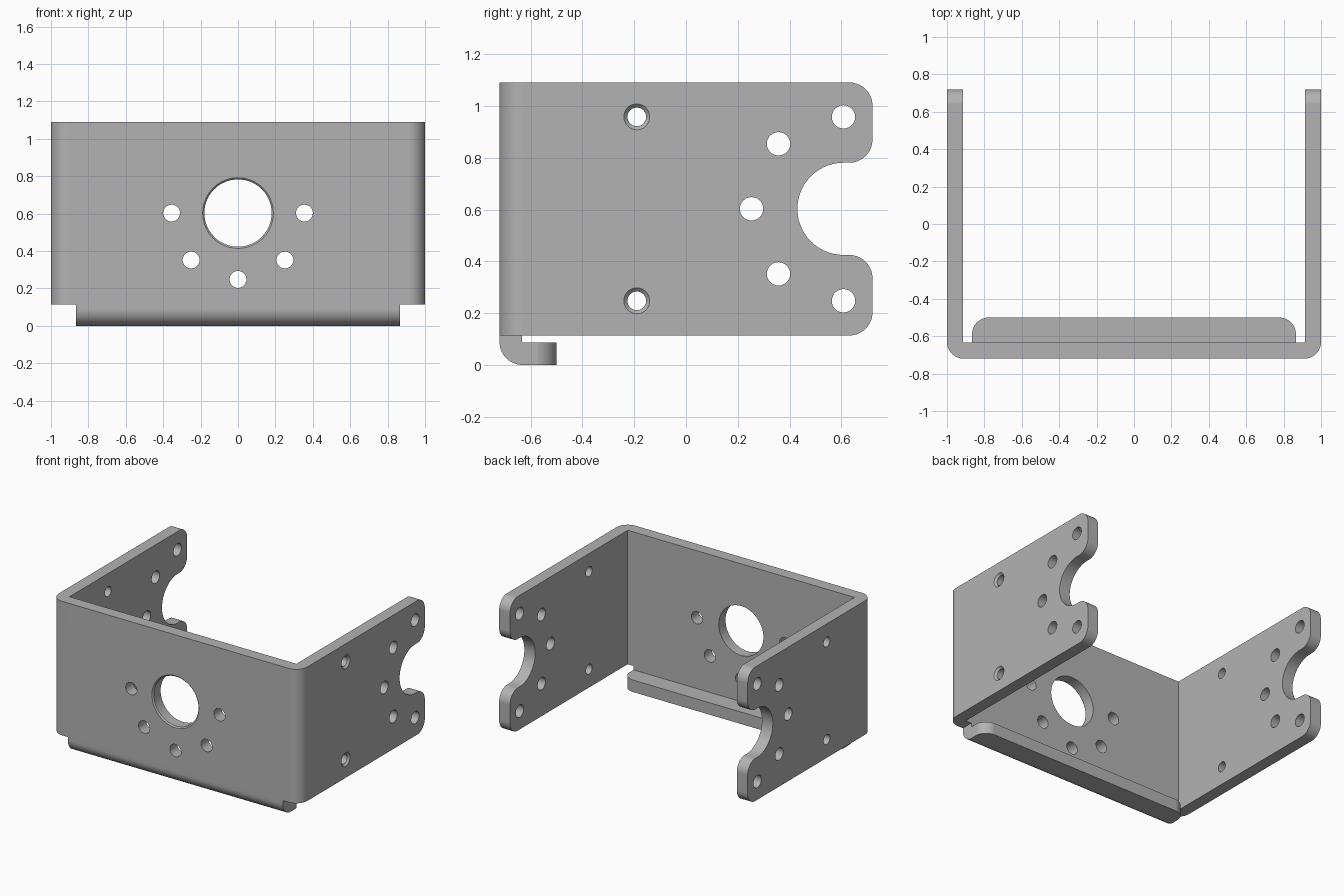
import bpy, bmesh, math
from mathutils import Vector, Matrix

if "Cube" in bpy.data.objects:
    bpy.data.objects.remove(bpy.data.objects["Cube"])

T = 0.087              # sheet thickness
R = 0.09               # corner radius
DEPTH = 0.72           # half depth
LOW, TOP = 0.115, 1.09 # plate heights
MID = 0.603            # height of the hole patterns
PIVOT = 0.608          # centre of the side notch
RING = 0.355           # bolt circle radius
NOTCH = 0.178

steel = bpy.data.materials.new("grey_steel")
steel.use_nodes = True
colour = (0.45, 0.45, 0.45, 1)
steel.diffuse_color = colour
steel.node_tree.nodes["Principled BSDF"].inputs["Base Color"].default_value = colour


def rounded(corners, steps=14):
    """Outline from (u, v, radius) corners, with each corner filleted."""
    out = []
    for i, (u, v, r) in enumerate(corners):
        p = Vector((u, v))
        if r == 0:
            out.append(p)
            continue
        a = (Vector(corners[i - 1][:2]) - p).normalized()
        b = (Vector(corners[(i + 1) % len(corners)][:2]) - p).normalized()
        centre = p + (a + b) * r          # right-angled corners
        for k in range(steps + 1):
            t = k / steps * math.pi / 2
            out.append(centre - b * r * math.cos(t) - a * r * math.sin(t))
    return out


def make_object(name, bm):
    bmesh.ops.remove_doubles(bm, verts=bm.verts, dist=1e-5)
    bmesh.ops.recalc_face_normals(bm, faces=bm.faces)
    mesh = bpy.data.meshes.new(name)
    bm.to_mesh(mesh)
    bm.free()
    mesh.materials.append(steel)
    ob = bpy.data.objects.new(name, mesh)
    bpy.context.collection.objects.link(ob)
    return ob


def prism(name, outline, axis, lo, hi):
    """Extrude an outline along x (outline in y, z) or z (outline in x, y)."""
    bm = bmesh.new()
    place = (lambda p: (lo, p.x, p.y)) if axis == "x" else (lambda p: (p.x, p.y, lo))
    face = bm.faces.new([bm.verts.new(place(p)) for p in outline])
    new = bmesh.ops.extrude_face_region(bm, geom=[face])["geom"]
    move = Vector((hi - lo, 0, 0)) if axis == "x" else Vector((0, 0, hi - lo))
    bmesh.ops.translate(bm, vec=move, verts=[g for g in new if isinstance(g, bmesh.types.BMVert)])
    return make_object(name, bm)


def add_drill(bm, start, end, r1, r2):
    start, end = Vector(start), Vector(end)
    d = end - start
    turn = d.to_track_quat("Z", "Y").to_matrix().to_4x4()
    bmesh.ops.create_cone(bm, cap_ends=True, segments=48, radius1=r1, radius2=r2, depth=d.length,
                          matrix=Matrix.Translation((start + end) / 2) @ turn)


def boolean(ob, cutter, operation):
    cutter.hide_render = True
    mod = ob.modifiers.new("cut", "BOOLEAN")
    mod.operation, mod.solver, mod.object = operation, "EXACT", cutter
    bpy.context.view_layer.objects.active = ob
    bpy.ops.object.modifier_apply(modifier=mod.name)
    bpy.data.objects.remove(cutter)


def finish(ob):
    bpy.ops.object.select_all(action="DESELECT")
    ob.select_set(True)
    bpy.context.view_layer.objects.active = ob
    bpy.ops.object.shade_smooth_by_angle(angle=math.radians(30))
    mod = ob.modifiers.new("flat_normals", "WEIGHTED_NORMAL")
    mod.keep_sharp = True


# U-shaped bracket body: front plate bent into two side plates
body = prism("bracket_body", rounded([
    (-1, DEPTH, 0), (-1, -DEPTH, R), (1, -DEPTH, R), (1, DEPTH, 0),
    (1 - T, DEPTH, 0), (1 - T, T - DEPTH, 0), (T - 1, T - DEPTH, 0), (T - 1, DEPTH, 0)]),
    "z", LOW, TOP)

# Rounded, notched rear ends of the side plates
side_shape = prism("side_shape", rounded([
    (-1, LOW - 0.001, 0), (DEPTH, LOW - 0.001, R), (DEPTH, MID - NOTCH, R),
    (PIVOT - NOTCH, MID - NOTCH, NOTCH), (PIVOT - NOTCH, MID + NOTCH, NOTCH),
    (DEPTH, MID + NOTCH, R), (DEPTH, TOP + 0.001, R), (-1, TOP + 0.001, 0)]),
    "x", -1.2, 1.2)
boolean(body, side_shape, "INTERSECT")

# Through holes
drills = bmesh.new()
front, inside = -DEPTH - 0.1, -DEPTH + 0.2
add_drill(drills, (0, front, MID), (0, inside, MID), 0.18, 0.18)
for k in range(5):
    a = math.pi * (1 + k / 4)
    x, z = RING * math.cos(a), MID + RING * math.sin(a)
    add_drill(drills, (x, front, z), (x, inside, z), 0.045, 0.045)
    a = math.pi * (0.5 + k / 4)
    y, z = PIVOT + RING * math.cos(a), MID + RING * math.sin(a)
    add_drill(drills, (-1.2, y, z), (1.2, y, z), 0.045, 0.045)
for s in (-1, 1):
    z = MID + s * RING
    add_drill(drills, (-1.2, -0.19, z), (1.2, -0.19, z), 0.036, 0.036)
boolean(body, make_object("drills", drills), "DIFFERENCE")

# Countersinks on the centre hole and the left plate's screw holes
sinks = bmesh.new()
add_drill(sinks, (0, 0.01 - DEPTH, MID), (0, -0.01 - DEPTH, MID), 0.179, 0.199)
for s in (-1, 1):
    z = MID + s * RING
    add_drill(sinks, (0.985, -0.19, z), (1.015, -0.19, z), 0.035, 0.065)
boolean(body, make_object("sinks", sinks), "DIFFERENCE")
finish(body)

# Bottom lip folded back under the front plate
lip = prism("bottom_lip", rounded([
    (-DEPTH, LOW, 0), (-DEPTH, 0, R), (-0.5, 0, 0), (-0.5, T, 0),
    (T - DEPTH, T, 0), (T - DEPTH, LOW, 0)]), "x", -0.865, 0.865)
lip_shape = prism("lip_shape", rounded([
    (-0.866, -1, 0), (0.866, -1, 0), (0.866, -0.5, R), (-0.866, -0.5, R)]), "z", -0.2, 0.4)
boolean(lip, lip_shape, "INTERSECT")
finish(lip)
